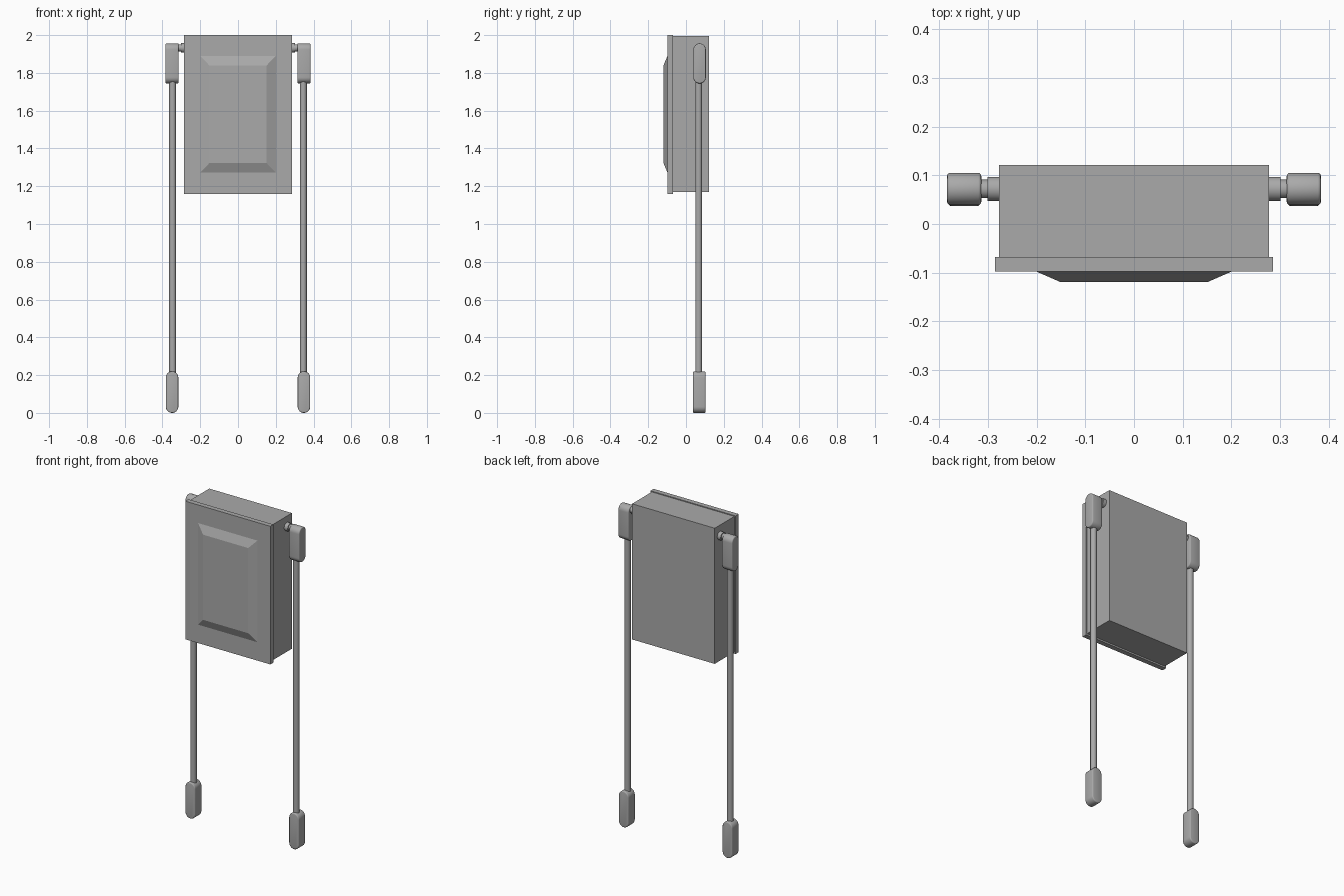
import bpy
import bmesh
import math
from mathutils import Matrix, Vector

cube = bpy.data.objects.get("Cube")
if cube:
    bpy.data.objects.remove(cube, do_unlink=True)

grey = bpy.data.materials.new("plain grey")
grey.use_nodes = True
colour = (0.4, 0.4, 0.4, 1)
grey.diffuse_color = colour
grey.node_tree.nodes["Principled BSDF"].inputs["Base Color"].default_value = colour


def finish(bm, name, smooth=False):
    bmesh.ops.recalc_face_normals(bm, faces=bm.faces)
    mesh = bpy.data.meshes.new(name)
    bm.to_mesh(mesh)
    bm.free()
    mesh.materials.append(grey)
    obj = bpy.data.objects.new(name, mesh)
    bpy.context.collection.objects.link(obj)
    if smooth:
        bpy.ops.object.select_all(action='DESELECT')
        obj.select_set(True)
        bpy.context.view_layer.objects.active = obj
        bpy.ops.object.shade_smooth_by_angle(angle=math.radians(35))
    return obj


def box_mesh(low, high):
    low, high = Vector(low), Vector(high)
    bm = bmesh.new()
    size = Matrix.Diagonal((high - low).to_4d())
    size[3][3] = 1
    bmesh.ops.create_cube(bm, size=1, matrix=Matrix.Translation((low + high) / 2) @ size)
    return bm


def rod(name, start, end, radius):
    start, end = Vector(start), Vector(end)
    axis = end - start
    turn = axis.to_track_quat('Z', 'Y').to_matrix().to_4x4()
    bm = bmesh.new()
    bmesh.ops.create_cone(bm, cap_ends=True, segments=32, radius1=radius, radius2=radius,
                          depth=axis.length, matrix=Matrix.Translation((start + end) / 2) @ turn)
    return finish(bm, name, smooth=True)


def capsule(name, centre, height, width, depth, axis):
    """Stadium outline extruded along x or y, with softened rims."""
    radius = width / 2
    bm = bmesh.new()
    ring = []
    for end in (1, -1):
        for i in range(17):
            a = math.pi * i / 16 + (0 if end > 0 else math.pi)
            u = radius * math.cos(a)
            v = radius * math.sin(a) + end * (height / 2 - radius)
            pos = (-depth / 2, u, v) if axis == 'X' else (u, -depth / 2, v)
            ring.append(bm.verts.new(Vector(pos) + Vector(centre)))
    face = bm.faces.new(ring)
    out = bmesh.ops.extrude_face_region(bm, geom=[face])
    verts = [g for g in out["geom"] if isinstance(g, bmesh.types.BMVert)]
    shift = (depth, 0, 0) if axis == 'X' else (0, depth, 0)
    bmesh.ops.translate(bm, verts=verts, vec=shift)
    bmesh.ops.recalc_face_normals(bm, faces=bm.faces)
    rims = [e for e in bm.edges if any(len(f.verts) > 4 for f in e.link_faces)]
    bmesh.ops.bevel(bm, geom=rims, offset=0.006, segments=3, profile=0.5, affect='EDGES')
    return finish(bm, name, smooth=True)


# Main body and the slightly larger front cover
finish(box_mesh((-0.278, -0.068, 1.17), (0.278, 0.121, 1.995)), "body")
finish(box_mesh((-0.286, -0.098, 1.16), (0.286, -0.068, 2.0)), "front_cover")

# Raised panel with sloping borders
panel = box_mesh((-0.2, -0.119, 1.272), (0.2, -0.098, 1.89))
for v in panel.verts:
    if v.co.y < -0.11:
        v.co.x -= math.copysign(0.048, v.co.x)
        v.co.z -= math.copysign(0.05, v.co.z - 1.58)
finish(panel, "front_panel")

# Arms: stepped pivot, shoulder, long rod and hand on each side
for side, label in ((1, "left"), (-1, "right")):
    x, y, pivot_z = side * 0.349, 0.072, 1.932
    rod(label + "_pivot_collar", (side * 0.27, y, pivot_z), (side * 0.301, y, pivot_z), 0.025)
    rod(label + "_pivot_pin", (side * 0.29, y, pivot_z), (side * 0.33, y, pivot_z), 0.019)
    capsule(label + "_shoulder", (x, y, 1.85), 0.212, 0.066, 0.07, 'X')
    rod(label + "_arm", (side * 0.346, 0.067, 0.2), (side * 0.346, 0.067, 1.77), 0.018)
    capsule(label + "_hand", (x, 0.07, 0.11), 0.22, 0.066, 0.066, 'Y')
